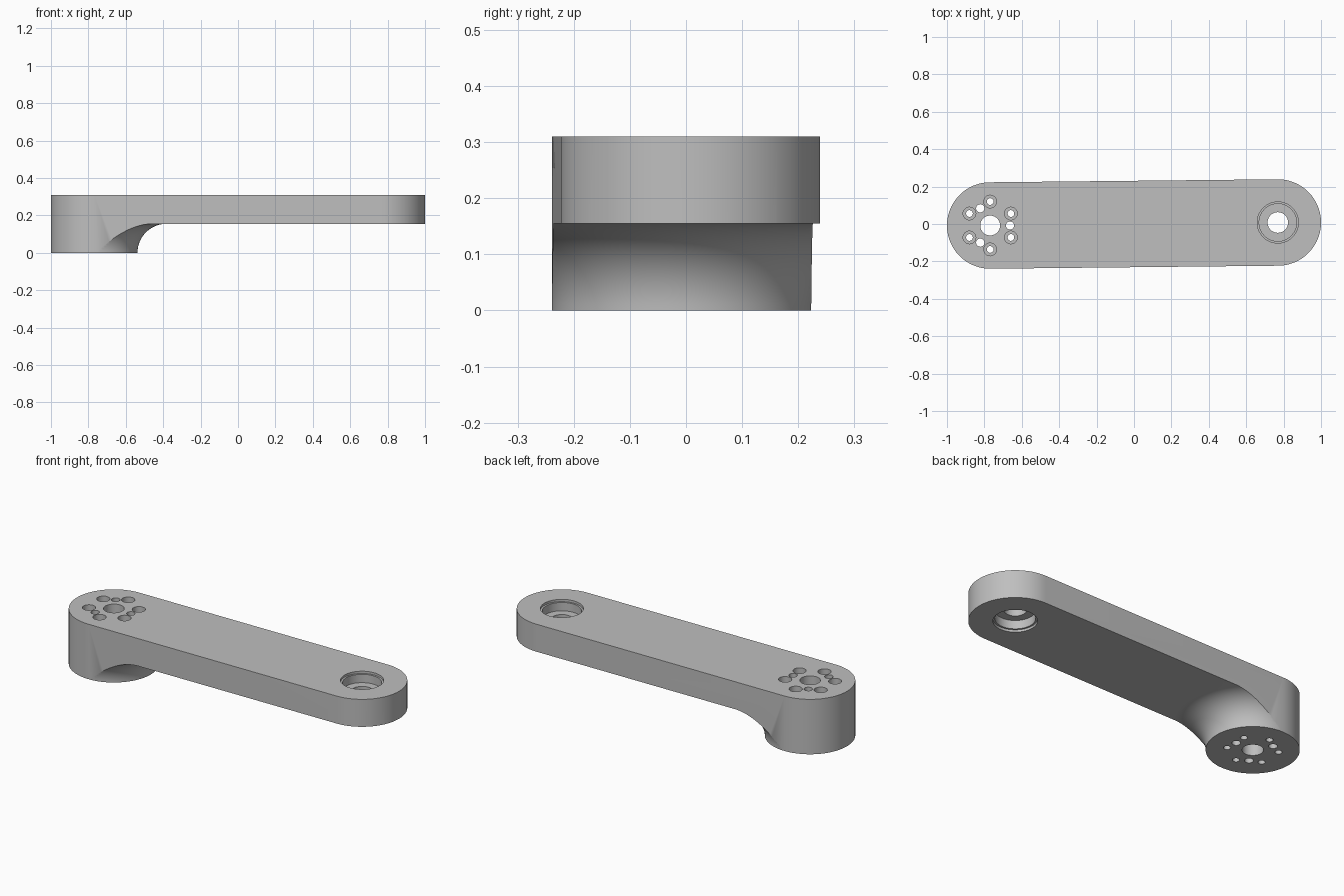
import bpy, bmesh, math
from mathutils import Vector

cube = bpy.data.objects.get("Cube")
if cube:
    bpy.data.objects.remove(cube, do_unlink=True)

HEIGHT, UNDER, RADIUS = 0.31, 0.155, 0.231
HUB = Vector((-0.769, -0.008, 0))
BEARING = Vector((0.769, 0.008, 0))

metal = bpy.data.materials.new("grey metal")
metal.use_nodes = True
metal.diffuse_color = (0.52, 0.52, 0.52, 1)
metal.node_tree.nodes["Principled BSDF"].inputs["Base Color"].default_value = (0.52, 0.52, 0.52, 1)


def make_object(name, bm):
    bmesh.ops.recalc_face_normals(bm, faces=bm.faces)
    mesh = bpy.data.meshes.new(name)
    bm.to_mesh(mesh)
    bm.free()
    mesh.materials.append(metal)
    obj = bpy.data.objects.new(name, mesh)
    bpy.context.collection.objects.link(obj)
    return obj


def lathe(name, centre, profile, segments, closed=False):
    """Turn (radius, z) points about a vertical axis; open profiles get end caps."""
    bm = bmesh.new()
    rings = []
    for r, z in profile:
        angles = [math.tau * i / segments for i in range(segments)]
        rings.append([bm.verts.new(centre + Vector((r * math.cos(a), r * math.sin(a), z))) for a in angles])
    pairs = list(zip(rings, rings[1:]))
    if closed:
        pairs.append((rings[-1], rings[0]))
    else:
        bm.faces.new(rings[0])
        bm.faces.new(rings[-1])
    for low, high in pairs:
        for i in range(segments):
            j = (i + 1) % segments
            bm.faces.new((low[i], low[j], high[j], high[i]))
    return make_object(name, bm)


def cut(target, cutter):
    mod = target.modifiers.new("cut " + cutter.name, "BOOLEAN")
    mod.operation, mod.solver, mod.object = "DIFFERENCE", "EXACT", cutter
    cutter.hide_render = True
    bpy.context.view_layer.objects.active = target
    bpy.ops.object.modifier_apply(modifier=mod.name)
    bpy.data.objects.remove(cutter, do_unlink=True)


# Arm: round-ended outline raised to full height
bm = bmesh.new()
axis = math.atan2(BEARING.y - HUB.y, BEARING.x - HUB.x)
outline = []
for centre, start in ((BEARING, -math.pi / 2), (HUB, math.pi / 2)):
    for i in range(49):
        a = axis + start + math.pi * i / 48
        outline.append(bm.verts.new(centre + Vector((math.cos(a), math.sin(a), 0)) * RADIUS))
base = bm.faces.new(outline)
top = bmesh.ops.extrude_face_region(bm, geom=[base])["geom"]
bmesh.ops.translate(bm, vec=(0, 0, HEIGHT), verts=[g for g in top if isinstance(g, bmesh.types.BMVert)])
arm = make_object("link_arm", bm)

# Underside relief: a fillet turned about the hub flares into the thin arm
steps = 20
profile = [(RADIUS + 0.0006, -0.1)]
for i in range(steps + 1):
    a = math.pi / 2 * i / steps
    profile.append((RADIUS + 0.0006 + UNDER * (1 - math.cos(a)), UNDER * math.sin(a)))
profile += [(2.2, UNDER), (2.2, -0.1)]
cut(arm, lathe("underside_relief", HUB, profile, 128, closed=True))

# Hub: centre bore, six counterbored screw holes, three pin holes
cut(arm, lathe("hub_bore", HUB, [(0.053, -0.1), (0.053, 0.4)], 48))
for i in range(6):
    a = math.radians(30 + 60 * i)
    spot = HUB + Vector((math.cos(a), math.sin(a), 0)) * 0.128
    cut(arm, lathe("screw_hole", spot, [(0.018, -0.1), (0.018, 0.2), (0.034, 0.2), (0.034, 0.4)], 28))
for i in range(3):
    a = math.tau * i / 3
    spot = HUB + Vector((math.cos(a), math.sin(a), 0)) * 0.106
    cut(arm, lathe("pin_hole", spot, [(0.022, -0.1), (0.022, 0.4)], 28))

# Bearing end: stepped seats from above and below with a web between
half = [(0.11, -0.1), (0.11, UNDER + 0.013), (0.1, UNDER + 0.013), (0.1, UNDER + 0.06), (0.055, UNDER + 0.06)]
seat = half + [(r, HEIGHT + UNDER - z) for r, z in reversed(half)]
cut(arm, lathe("bearing_seat", BEARING, seat, 64))

bpy.ops.object.select_all(action="DESELECT")
arm.select_set(True)
bpy.context.view_layer.objects.active = arm
bpy.ops.object.shade_smooth_by_angle(angle=math.radians(30))
